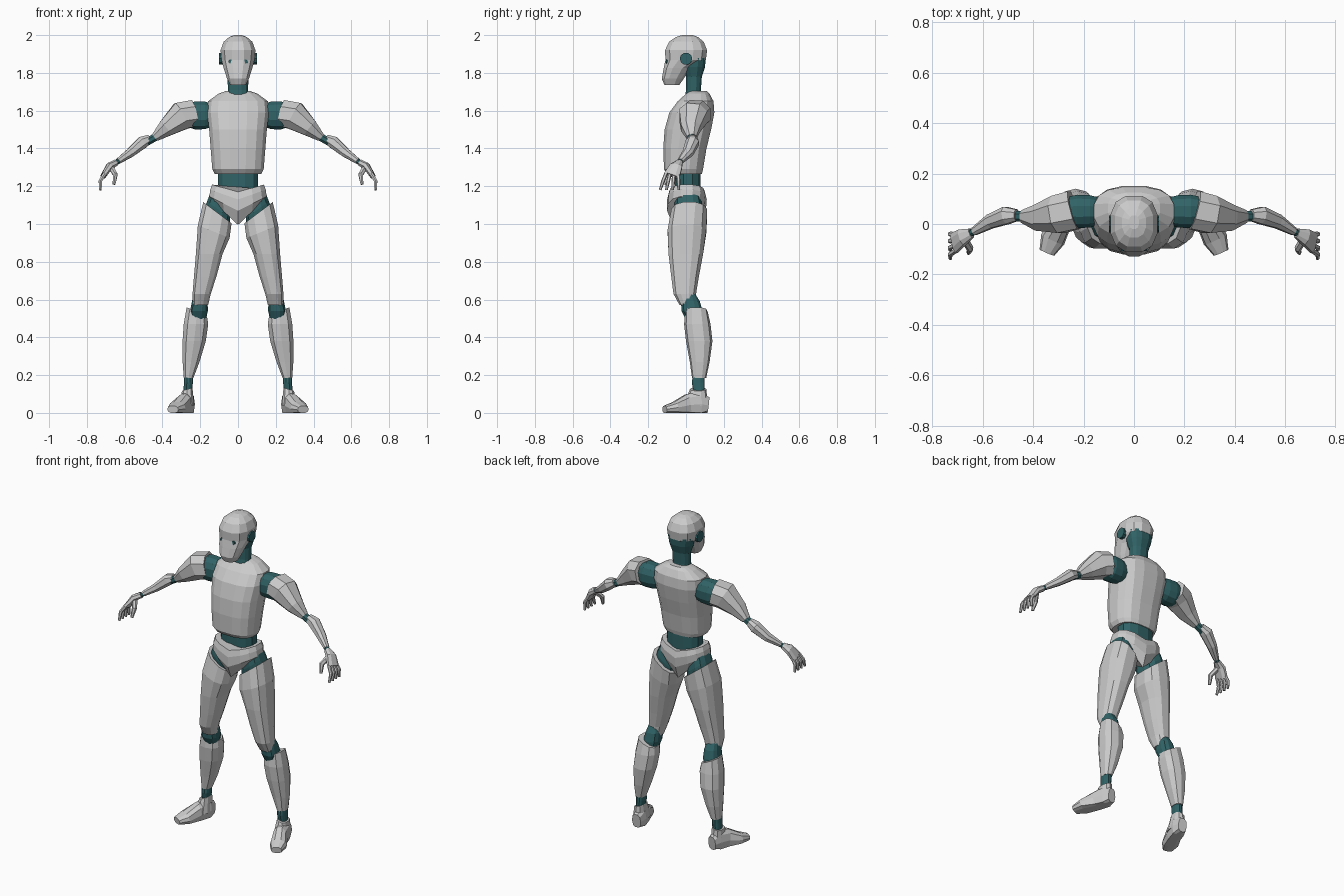
import bpy
import bmesh
import math
from mathutils import Vector

cube = bpy.data.objects.get("Cube")
if cube:
    bpy.data.objects.remove(cube, do_unlink=True)


def make_material(name, colour):
    mat = bpy.data.materials.new(name)
    mat.use_nodes = True
    mat.diffuse_color = (*colour, 1)
    bsdf = mat.node_tree.nodes["Principled BSDF"]
    bsdf.inputs["Base Color"].default_value = (*colour, 1)
    bsdf.inputs["Roughness"].default_value = 0.6
    return mat


SHELL = make_material("light grey shell", (0.6, 0.6, 0.6))
JOINT = make_material("dark teal joint", (0.03, 0.125, 0.135))


def outline(sides, power):
    """Unit cross-section: a circle pushed towards a rounded box."""
    points = []
    for i in range(sides):
        angle = math.tau * (i + 0.5) / sides
        c, s = math.cos(angle), math.sin(angle)
        points.append((math.copysign(abs(c) ** power, c),
                       math.copysign(abs(s) ** power, s)))
    return points


def skin(name, rings, mat):
    """Join rings of points into one closed, flat-shaded object."""
    bm = bmesh.new()
    loops = [[bm.verts.new(p) for p in ring] for ring in rings]
    for low, high in zip(loops, loops[1:]):
        for i in range(len(low)):
            j = (i + 1) % len(low)
            bm.faces.new((low[i], low[j], high[j], high[i]))
    bm.faces.new(loops[0])
    bm.faces.new(loops[-1])
    bmesh.ops.recalc_face_normals(bm, faces=bm.faces)
    mesh = bpy.data.meshes.new(name)
    bm.to_mesh(mesh)
    bm.free()
    mesh.materials.append(mat)
    obj = bpy.data.objects.new(name, mesh)
    bpy.context.collection.objects.link(obj)
    return obj


def stack(name, rows, mat, side=1, sides=12, power=0.8, fold=False):
    """Upright form from rows of z, x range, y range and sideways slope."""
    rings = []
    for z, x0, x1, y0, y1, *slope in rows:
        cx, rx, cy, ry = (x0 + x1) / 2, (x1 - x0) / 2, (y0 + y1) / 2, (y1 - y0) / 2
        ring = []
        for u, v in outline(sides, power):
            rise = (abs(u) if fold else u) * rx * (slope[0] if slope else 0)
            ring.append((side * (cx + u * rx), cy + v * ry, z + rise))
        rings.append(ring)
    return skin(name, rings, mat)


def centred(rows):
    """Rows of z, half width and y range, widened to both sides of x = 0."""
    return [(z, -w, w, *rest) for z, w, *rest in rows]


def limb(name, path, mat, side=1, sides=8, power=0.85, across=(0, 1, 0)):
    """Form along a path of x, y, z, thickness and breadth."""
    centres = [Vector(p[:3]) for p in path]
    rings = []
    for i, (x, y, z, thick, broad) in enumerate(path):
        axis = centres[min(i + 1, len(path) - 1)] - centres[max(i - 1, 0)]
        axis.normalize()
        v_dir = Vector(across)
        v_dir = (v_dir - axis * v_dir.dot(axis)).normalized()
        u_dir = axis.cross(v_dir)
        ring = []
        for u, v in outline(sides, power):
            p = centres[i] + u_dir * u * thick + v_dir * v * broad
            ring.append((side * p.x, p.y, max(p.z, 0)))
        rings.append(ring)
    return skin(name, rings, mat)


# Torso shell, waist and pelvis
stack("torso", centred([
    (1.265, .125, -.1, .085), (1.29, .138, -.118, .092),
    (1.4, .147, -.122, .11), (1.5, .155, -.115, .135),
    (1.59, .166, -.09, .152), (1.65, .16, -.045, .147),
    (1.69, .105, .0, .125), (1.705, .06, .015, .11)]), SHELL, sides=16, power=0.75)
stack("waist", centred([
    (1.12, .1, -.06, .08), (1.2, .11, -.06, .08), (1.3, .11, -.06, .08)]), JOINT)
stack("pelvis", centred([
    (.995, .145, -.07, .08, .95), (1.07, .155, -.1, .105, .5),
    (1.13, .15, -.1, .11, .35), (1.17, .14, -.09, .1, .28)]),
    SHELL, sides=14, fold=True)

# Neck and head
stack("neck", centred([
    (1.66, .06, -.01, .09), (1.71, .055, .0, .08), (1.78, .057, .0, .085),
    (1.83, .072, -.02, .102), (1.88, .08, -.02, .107)]), JOINT)
stack("head", centred([
    (1.735, .042, -.115, -.035), (1.77, .06, -.13, -.01),
    (1.825, .078, -.12, .03), (1.868, .09, -.112, .108),
    (1.92, .095, -.114, .115), (1.965, .078, -.092, .096),
    (1.99, .048, -.055, .065), (2, .02, -.02, .035)]), SHELL)

for label, side in (("left", 1), ("right", -1)):
    def part(name):
        return label + "_" + name

    # Eye and ear discs
    limb(part("eye"), [(.04, -.09, 1.86, .013, .013), (.04, -.107, 1.86, .011, .011)],
         JOINT, side, across=(1, 0, 0), power=1)
    limb(part("ear"), [(.07, 0, 1.875, .033, .033), (.1, 0, 1.875, .033, .033)],
         JOINT, side, sides=10, power=1)

    # Arm
    limb(part("shoulder"), [
        (.13, .05, 1.575, .06, .055), (.175, .05, 1.575, .075, .066),
        (.225, .05, 1.575, .077, .068), (.26, .05, 1.575, .065, .06)],
        JOINT, side, sides=12)
    limb(part("upper_arm"), [
        (.238, .055, 1.585, .076, .082), (.3, .038, 1.572, .08, .08),
        (.38, .025, 1.508, .05, .055), (.44, .03, 1.458, .024, .027)], SHELL, side)
    limb(part("elbow"), [
        (.42, .03, 1.47, .022, .022), (.49, .03, 1.43, .022, .022)], JOINT, side)
    limb(part("forearm"), [
        (.465, .035, 1.452, .024, .024), (.505, .034, 1.432, .035, .037),
        (.57, .01, 1.377, .026, .03), (.635, -.03, 1.332, .016, .017)], SHELL, side)
    limb(part("wrist"), [
        (.62, -.022, 1.342, .014, .014), (.665, -.045, 1.31, .014, .014)],
        JOINT, side)

    # Hand with four fingers and a thumb
    limb(part("palm"), [
        (.645, -.036, 1.325, .018, .02), (.68, -.052, 1.305, .021, .035),
        (.712, -.075, 1.255, .015, .045)], SHELL, side)
    for i, finger in enumerate(("little", "ring", "middle", "index")):
        root, tip = -.042 - .021 * i, -.038 - .033 * i
        limb(part(finger + "_finger"), [
            (.705, root, 1.268, .011, .01), (.729, (root + tip) / 2, 1.228, .01, .01),
            (.728, tip, 1.18, .007, .007)], SHELL, side, sides=6)
    limb(part("thumb"), [
        (.672, -.06, 1.3, .015, .015), (.65, -.098, 1.262, .014, .014),
        (.656, -.115, 1.21, .008, .008)], SHELL, side, sides=6)

    # Leg
    stack(part("hip"), [
        (1.03, .045, .18, -.06, .09, .75), (1.075, .04, .165, -.065, .09, .75),
        (1.12, .04, .15, -.06, .08, .75)], JOINT, side)
    stack(part("thigh"), [
        (.57, .157, .24, -.035, .05), (.63, .143, .242, -.068, .055),
        (.72, .113, .235, -.08, .07), (.84, .08, .225, -.095, .093),
        (.96, .042, .215, -.1, .11, .4), (1.06, .032, .186, -.08, .115, .75)],
        SHELL, side)
    stack(part("knee"), [
        (.49, .17, .25, .0, .09), (.54, .158, .255, -.025, .088),
        (.59, .16, .245, -.028, .075), (.63, .17, .235, -.02, .05)], JOINT, side)
    stack(part("shin"), [
        (.185, .235, .288, .032, .107), (.27, .202, .295, .02, .125),
        (.38, .168, .296, .0, .14), (.47, .155, .29, -.01, .13),
        (.535, .162, .274, -.005, .115, .45)], SHELL, side, sides=10)
    stack(part("ankle"), [
        (.1, .245, .29, .04, .1), (.16, .238, .287, .03, .1),
        (.2, .238, .287, .035, .1)], JOINT, side)

    # Foot with a flat sole and raised collar
    limb(part("foot"), [
        (.262, .117, .04, .045, .028), (.267, .075, .045, .07, .04),
        (.287, .01, .04, .062, .042), (.322, -.06, .025, .035, .05),
        (.345, -.113, .018, .02, .032)], SHELL, side, sides=10, across=(1, 0, 0))
    stack(part("foot_collar"), [
        (.04, .23, .31, -.01, .115), (.125, .24, .298, .02, .108, -.3)],
        SHELL, side, sides=10)
